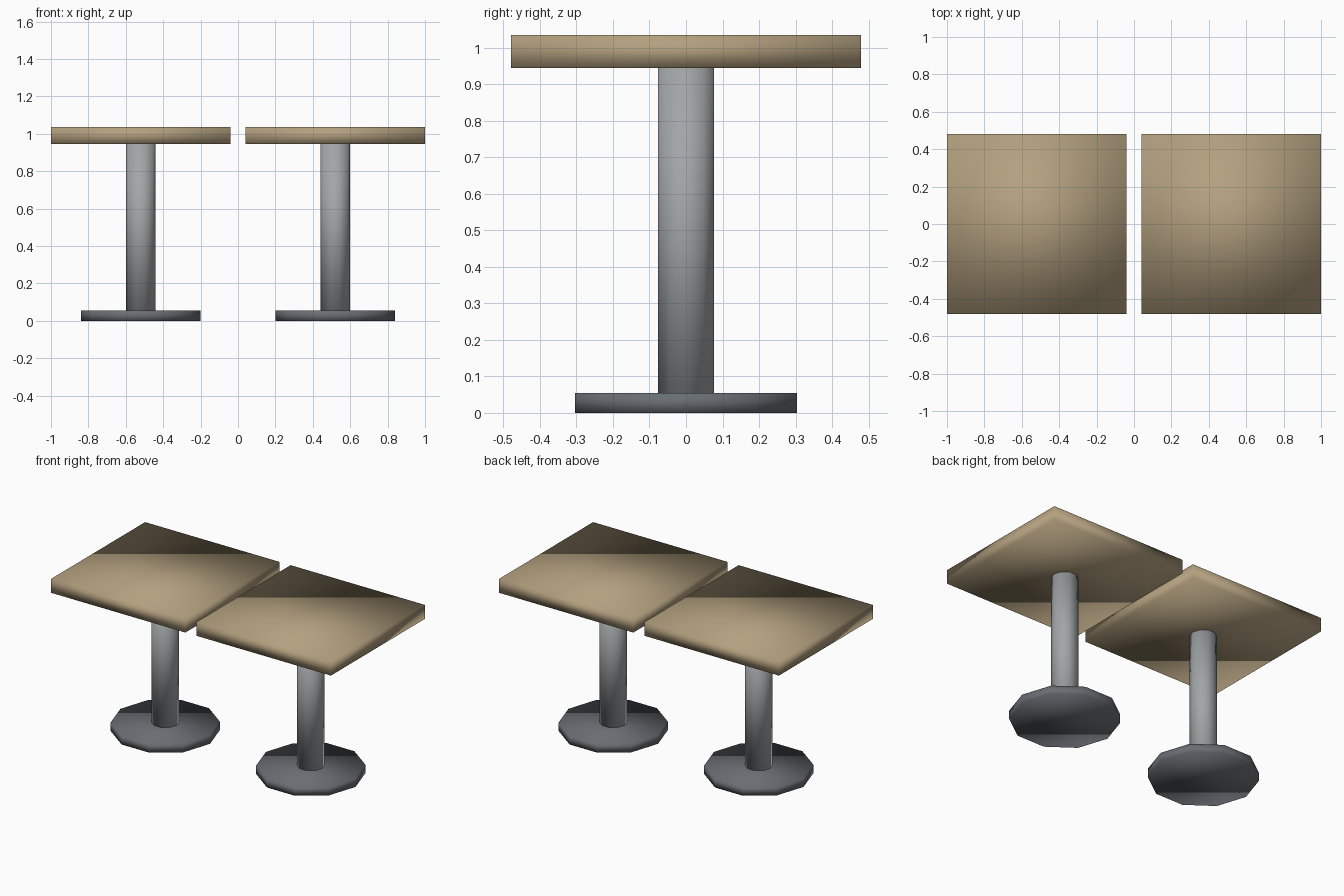
import bpy
import math

cube = bpy.data.objects.get("Cube")
if cube:
    bpy.data.objects.remove(cube, do_unlink=True)


def make_material(name, rgb):
    mat = bpy.data.materials.new(name)
    mat.use_nodes = True
    mat.diffuse_color = (*rgb, 1)
    mat.node_tree.nodes["Principled BSDF"].inputs["Base Color"].default_value = (*rgb, 1)
    return mat


WOOD = make_material("tan wood", (0.45, 0.35, 0.21))
STEEL = make_material("grey steel", (0.36, 0.38, 0.39))
IRON = make_material("dark iron", (0.14, 0.155, 0.17))

BASE_TOP, COLUMN_TOP, TABLE_TOP = 0.055, 0.945, 1.035
SIDES = 10


def finish(name, mat):
    obj = bpy.context.object
    obj.name = name
    obj.data.name = name
    obj.data.materials.append(mat)
    bpy.ops.object.shade_smooth()
    return obj


# Ten-sided discs and posts with a corner on the x axis
def add_prism(name, x, radius, z0, z1, mat):
    bpy.ops.mesh.primitive_cylinder_add(
        vertices=SIDES, radius=radius, depth=z1 - z0,
        location=(x, 0, (z0 + z1) / 2), rotation=(0, 0, math.pi / 2))
    bpy.ops.object.transform_apply(location=False, rotation=True, scale=False)
    finish(name, mat)


def add_slab(name, x, width, z0, z1, mat):
    bpy.ops.mesh.primitive_cube_add(size=1, location=(x, 0, (z0 + z1) / 2))
    bpy.context.object.scale = (width, width, z1 - z0)
    bpy.ops.object.transform_apply(location=False, rotation=False, scale=True)
    finish(name, mat)


# Two matching pedestal tables side by side
for side, x in (("left", 0.52), ("right", -0.52)):
    add_prism(side + "_base", x, 0.32, 0, BASE_TOP, IRON)
    add_prism(side + "_column", x, 0.08, BASE_TOP, COLUMN_TOP, STEEL)
    add_slab(side + "_tabletop", x, 0.96, COLUMN_TOP, TABLE_TOP, WOOD)
